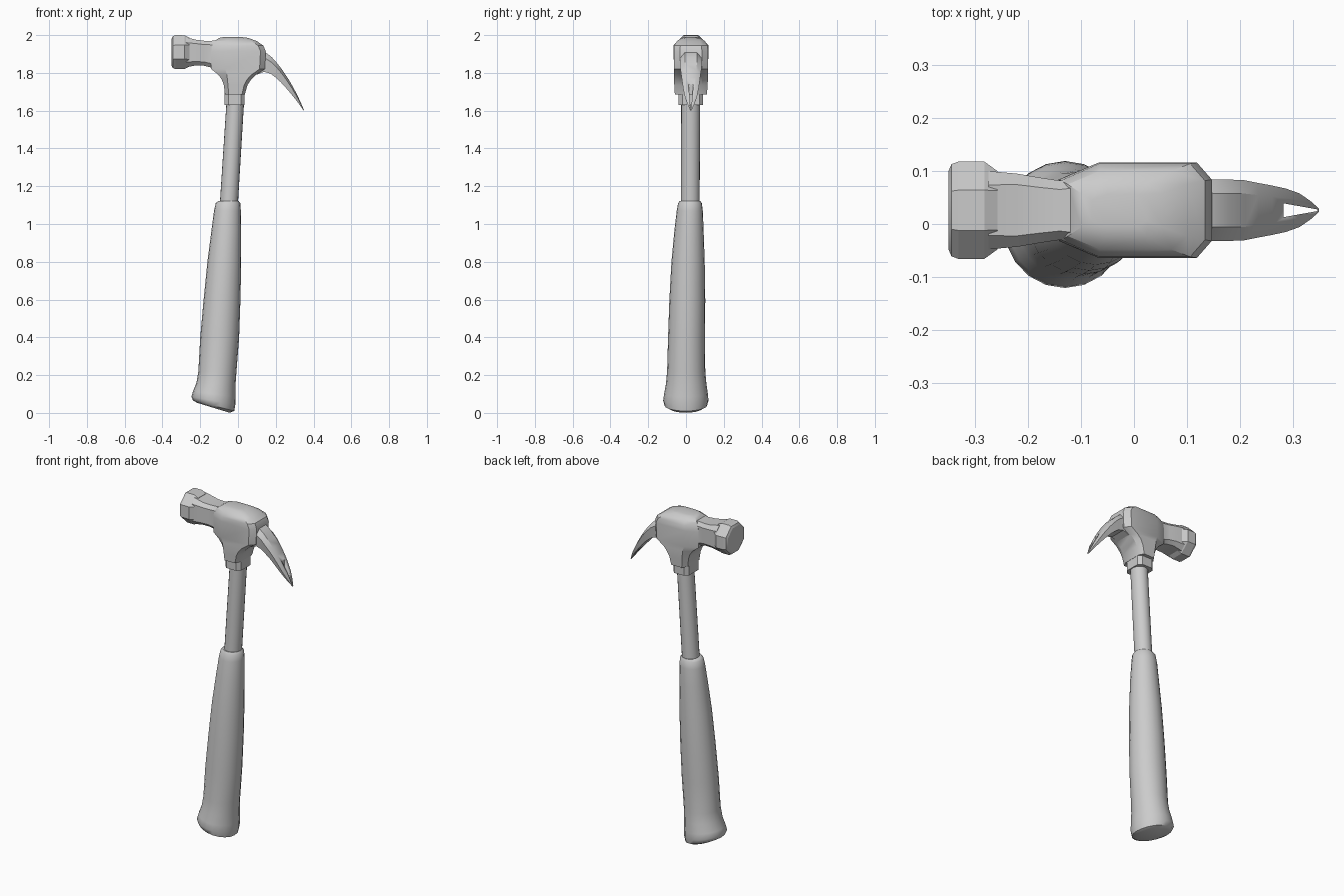
import bpy, bmesh
from math import cos, sin, tau, radians

YC = 0.026  # centre plane of the head


def loft(name, rings, angle=30):
    """Skin a list of equal-length point rings and cap both ends."""
    bm = bmesh.new()
    vs = [[bm.verts.new(p) for p in r] for r in rings]
    n = len(rings[0])
    for a, b in zip(vs, vs[1:]):
        for i in range(n):
            j = (i + 1) % n
            bm.faces.new((a[i], a[j], b[j], b[i]))
    bm.faces.new(vs[0][::-1])
    bm.faces.new(vs[-1])
    bmesh.ops.recalc_face_normals(bm, faces=bm.faces)
    me = bpy.data.meshes.new(name)
    bm.to_mesh(me)
    bm.free()
    ob = bpy.data.objects.new(name, me)
    bpy.context.collection.objects.link(ob)
    bpy.ops.object.select_all(action='DESELECT')
    ob.select_set(True)
    bpy.context.view_layer.objects.active = ob
    bpy.ops.object.shade_smooth_by_angle(angle=radians(angle))
    return ob


def tilted_oval(x0, z0, x1, z1, hw, yc, n=20):
    """Oval ring spanning (x0,z0) to (x1,z1) in the front view."""
    pts = []
    for i in range(n):
        c, s = cos(tau * i / n), sin(tau * i / n)
        t = (1 + c) / 2
        pts.append((x0 + (x1 - x0) * t, yc + hw * s, z0 + (z1 - z0) * t))
    return pts


# rubber grip: left x,z / right x,z / half depth / centre y
grip = [(-.218, .054, -.045, .001, .09, -.001),
        (-.238, .066, -.020, .010, .112, -.001),
        (-.247, .085, -.014, .045, .12, -.001),
        (-.238, .115, -.013, .085, .116, 0),
        (-.220, .16, -.013, .15, .107, .001),
        (-.210, .22, -.008, .22, .101, .001),
        (-.200, .40, .006, .40, .098, .003),
        (-.182, .60, .013, .60, .095, .007),
        (-.162, .80, .017, .80, .088, .011),
        (-.140, .97, .017, .97, .077, .016),
        (-.127, 1.07, .015, 1.07, .069, .02),
        (-.118, 1.11, .012, 1.11, .063, .021),
        (-.105, 1.122, .003, 1.122, .054, .021)]
loft("grip", [tilted_oval(*r) for r in grip], 45)

# steel shaft
loft("shaft", [tilted_oval(-.098, 1.08, -.002, 1.08, .05, .022),
               tilted_oval(-.060, 1.66, .033, 1.66, .05, .025)])


def plan_octagon(z, x0, x1, hw, cl, cr, cy):
    """Chamfered rectangle in plan; left and right chamfers differ."""
    half = [(x0, hw - cy), (x0 + cl, hw), (x1 - cr, hw), (x1, hw - cy)]
    return ([(x, YC - y, z) for x, y in half]
            + [(x, YC + y, z) for x, y in reversed(half)])


# collar below the head
loft("collar", [plan_octagon(z, -.071, .035, .065, .02, .02, .02)
                for z in (1.63, 1.70)])

# central head body, flaring up to the cheeks and domed on top
body = [(1.685, -.069, .036, .085, .020, .015, .03),
        (1.735, -.075, .050, .088, .022, .018, .03),
        (1.765, -.086, .070, .090, .030, .022, .03),
        (1.79, -.104, .096, .090, .045, .025, .03),
        (1.82, -.142, .142, .090, .075, .028, .032),
        (1.915, -.142, .147, .090, .075, .028, .032),
        (1.945, -.138, .134, .088, .072, .028, .032),
        (1.968, -.125, .100, .074, .060, .030, .025),
        (1.985, -.100, .055, .050, .045, .030, .018),
        (1.989, -.080, .025, .030, .030, .020, .010)]
loft("head_body", [plan_octagon(*r) for r in body], 28)


def side_octagon(x, z0, z1, hw, k):
    """Octagon across the x axis, chamfer k as a share of the half size."""
    hz, zc = (z1 - z0) / 2, (z0 + z1) / 2
    q = 1 - k
    uv = [(1, q), (q, 1), (-q, 1), (-1, q), (-1, -q), (-q, -1), (q, -1), (1, -q)]
    return [(x, YC + hw * u, zc + hz * v) for u, v in uv]


# neck between body and striking face
neck = [(-.08, 1.80, 1.975, .066, .3), (-.14, 1.828, 1.970, .056, .3),
        (-.18, 1.838, 1.970, .062, .3), (-.22, 1.840, 1.975, .069, .3),
        (-.275, 1.830, 1.988, .074, .35)]
loft("neck", [side_octagon(*r) for r in neck])

# octagonal striking poll with bevelled rims
poll = [(-.258, 1.834, 1.986, .074, .5), (-.283, 1.82, 1.999, .092, .586),
        (-.332, 1.82, 2.0, .092, .586), (-.345, 1.826, 1.994, .087, .586),
        (-.351, 1.838, 1.982, .073, .586)]
loft("striking_poll", [side_octagon(*r) for r in poll], 20)

# curved claw: upper x,z / lower x,z / half width
claw = [(.10, 1.925, .10, 1.79, .058), (.147, 1.908, .138, 1.806, .058),
        (.180, 1.882, .172, 1.796, .058), (.210, 1.848, .200, 1.775, .057),
        (.235, 1.815, .226, 1.751, .052), (.262, 1.775, .253, 1.722, .047),
        (.290, 1.728, .280, 1.690, .041), (.315, 1.680, .306, 1.658, .032),
        (.335, 1.637, .328, 1.628, .018), (.350, 1.602, .346, 1.602, .004)]


def claw_ring(xt, zt, xb, zb, w):
    section = [(-.55, 0), (.55, 0), (1, .3), (.85, 1), (-.85, 1), (-1, .3)]
    return [(xt + (xb - xt) * t, YC + w * u, zt + (zb - zt) * t)
            for u, t in section]


claw_ob = loft("claw", [claw_ring(*r) for r in claw])

# wedge-shaped nail slot cut through the claw
corners = [(.283, -.013), (.283, .013), (.347, .0015), (.347, -.0015)]
lean = [(.283, 1.78), (.283, 1.5)]
cutter = loft("slot_cutter", [[(x, YC + y, z) for x, y in corners]
                              for _, z in lean])
cutter.hide_render = True
cutter.hide_viewport = True
cut = claw_ob.modifiers.new("nail_slot", 'BOOLEAN')
cut.object = cutter
cut.operation = 'DIFFERENCE'
cut.solver = 'EXACT'
